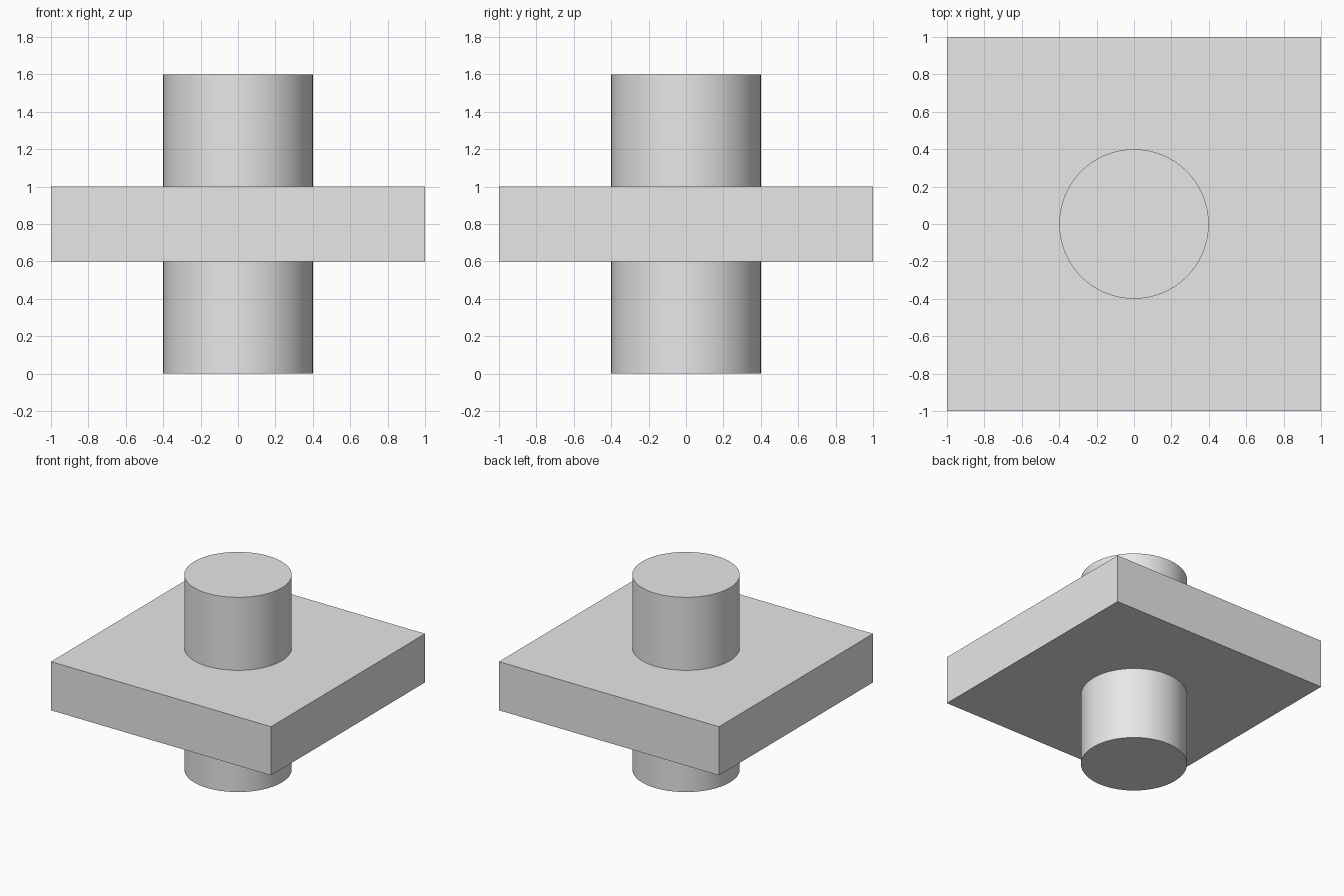
import bpy
import math

if "Cube" in bpy.data.objects:
    bpy.data.objects.remove(bpy.data.objects["Cube"])

grey = bpy.data.materials.new("light_grey")
grey.diffuse_color = (0.8, 0.8, 0.8, 1.0)
grey.use_nodes = True
grey.node_tree.nodes["Principled BSDF"].inputs["Base Color"].default_value = grey.diffuse_color


def finish(name):
    obj = bpy.context.object
    obj.name = name
    obj.data.materials.append(grey)
    return obj


# Square plate
bpy.ops.mesh.primitive_cube_add(size=1, location=(0, 0, 0.8))
plate = finish("plate")
plate.scale = (2, 2, 0.4)
bpy.ops.object.transform_apply(location=False, rotation=False, scale=True)

# Round shaft running through the middle of the plate
bpy.ops.mesh.primitive_cylinder_add(vertices=64, radius=0.4, depth=1.6,
                                    location=(0, 0, 0.8))
finish("shaft")
bpy.ops.object.shade_smooth_by_angle(angle=math.radians(30))
